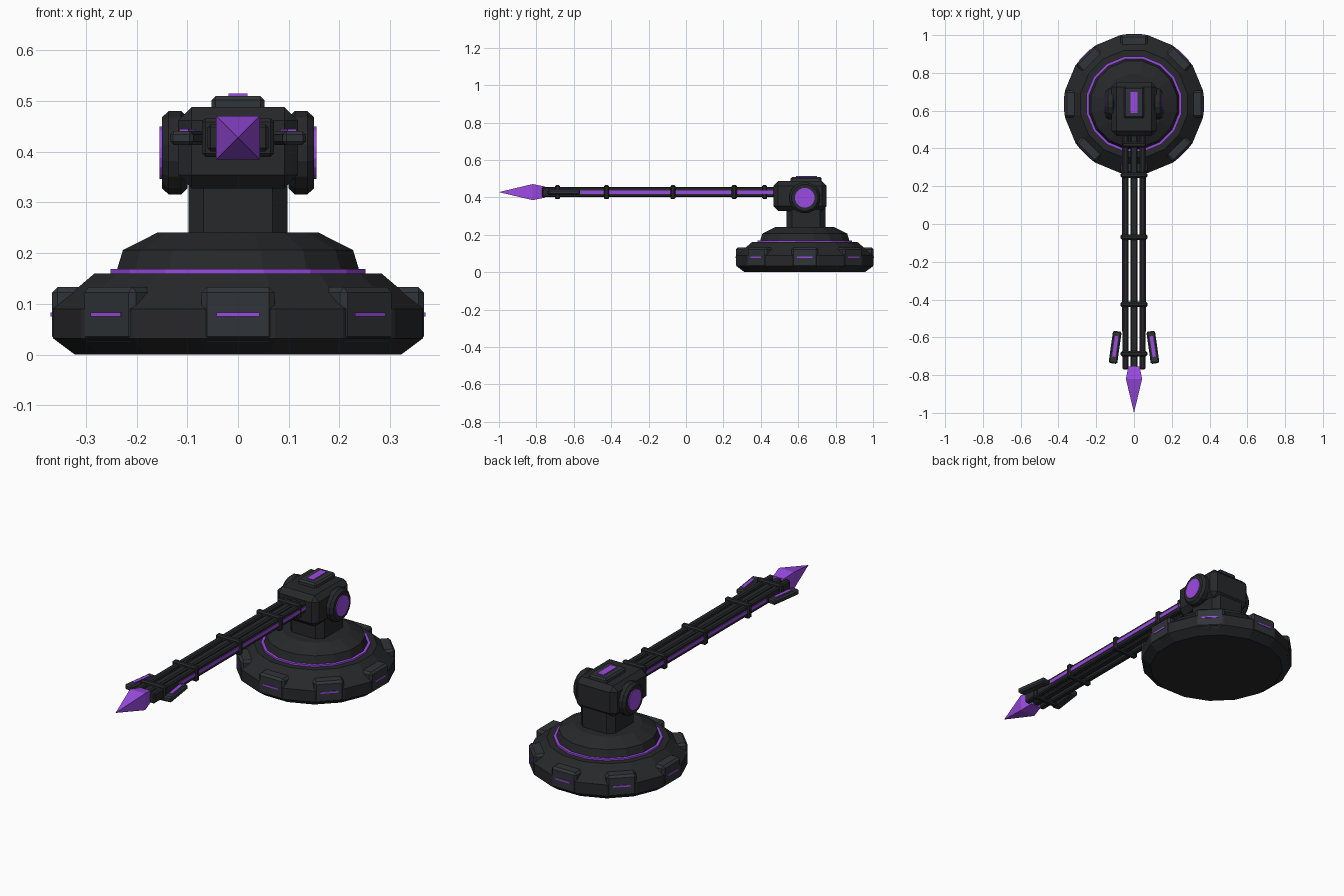
import bpy, bmesh, math
from mathutils import Matrix, Vector

if "Cube" in bpy.data.objects:
    bpy.data.objects.remove(bpy.data.objects["Cube"])

CY = 0.635    # turret axis
AZ = 0.428    # barrel height


def material(name, rgb):
    m = bpy.data.materials.new(name)
    m.diffuse_color = (*rgb, 1)
    m.use_nodes = True
    m.node_tree.nodes["Principled BSDF"].inputs["Base Color"].default_value = m.diffuse_color
    return m


DARK = material("dark_metal", (0.02, 0.021, 0.023))
PANEL = material("panel_metal", (0.03, 0.034, 0.04))
GLOW = material("purple_glow", (0.33, 0.07, 0.76))


def finish(name, bm, mat, matrix=Matrix()):
    bmesh.ops.recalc_face_normals(bm, faces=bm.faces)
    me = bpy.data.meshes.new(name)
    bm.to_mesh(me)
    bm.free()
    me.materials.append(mat)
    ob = bpy.data.objects.new(name, me)
    ob.matrix_world = matrix
    bpy.context.collection.objects.link(ob)
    return ob


def box(name, lo, hi, mat=DARK, chamfer=0.0, matrix=Matrix(), vertical_only=False):
    """Chamfered box between two corners."""
    lo, hi = Vector(lo), Vector(hi)
    bm = bmesh.new()
    bmesh.ops.create_cube(bm, size=1)
    for v in bm.verts:
        v.co = (lo + hi) / 2 + v.co * (hi - lo)
    if chamfer:
        edges = [e for e in bm.edges if not vertical_only
                 or abs(e.verts[0].co.z - e.verts[1].co.z) > 1e-4]
        bmesh.ops.bevel(bm, geom=edges, offset=chamfer, segments=1, affect='EDGES')
    return finish(name, bm, mat, matrix)


def lathe(name, profile, sides, mat, matrix, half_step=True):
    """Faceted solid of revolution about z; radii are measured to the flats."""
    bm = bmesh.new()
    k = 1 / math.cos(math.pi / sides)
    rings = []
    for r, z in profile:
        if r == 0:
            rings.append([bm.verts.new((0, 0, z))] * sides)
            continue
        rings.append([bm.verts.new((r * k * math.cos(a), r * k * math.sin(a), z))
                      for a in ((i + 0.5 * half_step) * math.tau / sides for i in range(sides))])
    for a, b in zip(rings, rings[1:]):
        for i in range(sides):
            j = (i + 1) % sides
            corners = list(dict.fromkeys((a[i], a[j], b[j], b[i])))
            bm.faces.new(corners)
    for ring in (rings[0], rings[-1]):
        if ring[0] != ring[1]:
            bm.faces.new(ring)
    return finish(name, bm, mat, matrix)


# Base, glowing ring and upper turntable
axis = Matrix.Translation((0, CY, 0))
lathe("base", [(0.322, 0), (0.365, 0.032), (0.365, 0.09), (0.283, 0.16)], 16, DARK, axis)
lathe("base_glow_ring", [(0.252, 0.155), (0.252, 0.169)], 16, GLOW, axis)
lathe("turntable", [(0.242, 0.155), (0.238, 0.17), (0.227, 0.206), (0.158, 0.241)], 16, DARK, axis)

# Eight pods around the base, each with a light strip
for i in range(8):
    m = axis @ Matrix.Rotation(i * math.pi / 4, 4, 'Z')
    box(f"base_pod_{i}", (-0.072, -0.367, 0.025), (0.072, -0.295, 0.133), PANEL, 0.011, m)
    box(f"pod_light_{i}", (-0.042, -0.37, 0.075), (0.042, -0.35, 0.083), GLOW, 0, m)

# Neck and head
box("neck", (-0.098, 0.537, 0.23), (0.098, 0.746, 0.345), DARK, 0.03, vertical_only=True)
box("head", (-0.118, 0.467, 0.328), (0.118, 0.752, 0.488), DARK, 0.026)
box("head_top_plate", (-0.052, 0.56, 0.48), (0.052, 0.725, 0.51), PANEL, 0.008)
box("head_top_light", (-0.019, 0.588, 0.5), (0.019, 0.7, 0.515), GLOW)

# Pivot discs on both sides of the head
for s, side in ((-1, "left"), (1, "right")):
    m = Matrix.Translation((0, CY, 0.398)) @ Matrix.Rotation(s * math.pi / 2, 4, 'Y')
    lathe(f"pivot_{side}", [(0.07, 0.1), (0.082, 0.112), (0.082, 0.137), (0.07, 0.15)], 16, DARK, m)
    lathe(f"pivot_light_{side}", [(0.052, 0.14), (0.052, 0.155)], 16, GLOW, m)

# Barrel: centre bar, two side rails with light strips
box("barrel_core", (-0.019, -0.77, AZ - 0.025), (0.019, 0.5, AZ + 0.025), DARK, 0.007)
for s, side in ((-1, "left"), (1, "right")):
    x0, x1 = sorted((s * 0.03, s * 0.06))
    box(f"barrel_rail_{side}", (x0, -0.77, AZ - 0.027), (x1, 0.5, AZ + 0.027), DARK, 0.006)
    x0, x1 = sorted((s * 0.055, s * 0.064))
    box(f"rail_light_{side}", (x0, -0.57, AZ - 0.009), (x1, 0.48, AZ + 0.009), GLOW)

# Clamps along the barrel
for i, y in enumerate((0.42, 0.258, -0.07, -0.425, -0.687)):
    w = 0.064 if i == 0 else 0.071
    box(f"barrel_clamp_{i}", (-w, y - 0.014, AZ - 0.038), (w, y + 0.014, AZ + 0.038), DARK, 0.007)

# Angled fins beside the muzzle
for s, side in ((-1, "left"), (1, "right")):
    m = Matrix.Translation((s * 0.1, -0.653, AZ)) @ Matrix.Rotation(s * math.radians(8), 4, 'Z')
    box(f"fin_{side}", (-0.023, -0.086, -0.015), (0.023, 0.086, 0.013), PANEL, 0.007, m)
    box(f"fin_light_{side}", (-0.009, -0.05, 0.005), (0.009, 0.06, 0.017), GLOW, 0, m)

# Crystal tip
tip = Matrix.Translation((0, 0, AZ)) @ Matrix.Rotation(math.pi / 2, 4, 'X')
lathe("crystal_tip", [(0.03, 0.755), (0.043, 0.82), (0, 1.0)], 4, GLOW, tip)
